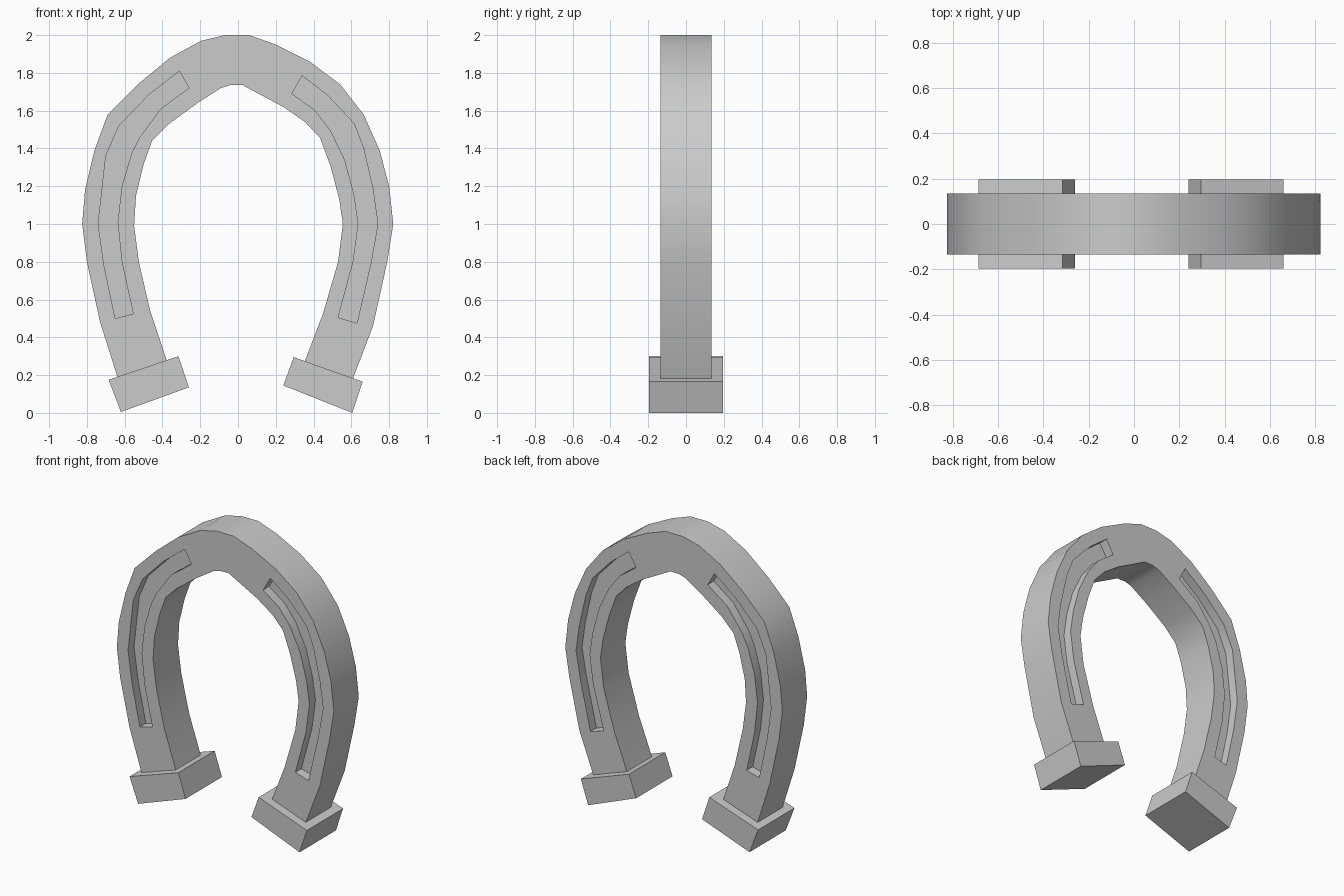
import bpy, bmesh, math

HALF = 0.135      # half thickness of the shoe
DEPTH = 0.065     # groove depth
FOOT = 0.197      # half thickness of the end blocks


def prism(bm, pts, y0, y1):
    """Extrude an x-z outline from y0 to y1."""
    face = bm.faces.new([bm.verts.new((x, y0, z)) for x, z in pts])
    ext = bmesh.ops.extrude_face_region(bm, geom=[face])
    for v in ext["geom"]:
        if isinstance(v, bmesh.types.BMVert):
            v.co.y = y1


def make(name, solids):
    bm = bmesh.new()
    for s in solids:
        prism(bm, *s)
    bmesh.ops.recalc_face_normals(bm, faces=bm.faces[:])
    me = bpy.data.meshes.new(name)
    bm.to_mesh(me)
    bm.free()
    ob = bpy.data.objects.new(name, me)
    bpy.context.collection.objects.link(ob)
    return ob


# Shoe outline: outer edge left to right, then inner edge right to left
outer = [(-.635, .18), (-.73, .48), (-.80, .80), (-.825, 1.0), (-.81, 1.18),
         (-.76, 1.39), (-.69, 1.58), (-.53, 1.74), (-.36, 1.88), (-.195, 1.97),
         (-.07, 2.0), (.06, 2.0), (.20, 1.95), (.38, 1.86), (.54, 1.74),
         (.665, 1.58), (.75, 1.39), (.80, 1.20), (.822, 1.0), (.79, .80),
         (.715, .46), (.606, .175)]
inner = [(.35, .265), (.45, .525), (.53, .80), (.555, 1.0), (.535, 1.135),
         (.49, 1.305), (.435, 1.455), (.355, 1.54), (.24, 1.62), (.08, 1.705),
         (.025, 1.735), (-.04, 1.735), (-.09, 1.72), (-.215, 1.64),
         (-.365, 1.53), (-.455, 1.44), (-.50, 1.315), (-.54, 1.15),
         (-.55, .99), (-.525, .80), (-.465, .54), (-.375, .27)]
shoe = make("shoe_arch", [(outer + inner, -HALF, HALF)])

# Nail grooves, cut into front and back
left = [(-.31, 1.81), (-.47, 1.685), (-.63, 1.52), (-.70, 1.36), (-.74, 1.0),
        (-.71, .785), (-.65, .50), (-.555, .525), (-.615, .80), (-.637, 1.01),
        (-.615, 1.2), (-.565, 1.37), (-.52, 1.46), (-.41, 1.61), (-.26, 1.72)]
right = [(.285, 1.69), (.405, 1.605), (.49, 1.495), (.565, 1.34), (.615, 1.155),
         (.637, 1.0), (.61, .80), (.53, .505), (.63, .475), (.705, .80),
         (.74, 1.0), (.715, 1.18), (.665, 1.40), (.615, 1.53), (.475, 1.68),
         (.34, 1.785)]
cutter = make("groove_cutter", [(p, s * 0.3, s * (HALF - DEPTH))
                                for p in (left, right) for s in (-1, 1)])
cutter.hide_render = True
mod = shoe.modifiers.new("grooves", 'BOOLEAN')
mod.operation = 'DIFFERENCE'
mod.solver = 'EXACT'
mod.object = cutter
bpy.context.view_layer.objects.active = shoe
shoe.select_set(True)
bpy.ops.object.modifier_apply(modifier=mod.name)
bpy.data.objects.remove(cutter)
bpy.ops.object.shade_smooth_by_angle(angle=math.radians(30))

# End blocks
make("left_heel_block", [([(-.685, .175), (-.315, .30), (-.26, .135), (-.62, .005)],
                          -FOOT, FOOT)])
make("right_heel_block", [([(.295, .295), (.66, .165), (.605, 0), (.24, .145)],
                           -FOOT, FOOT)])
